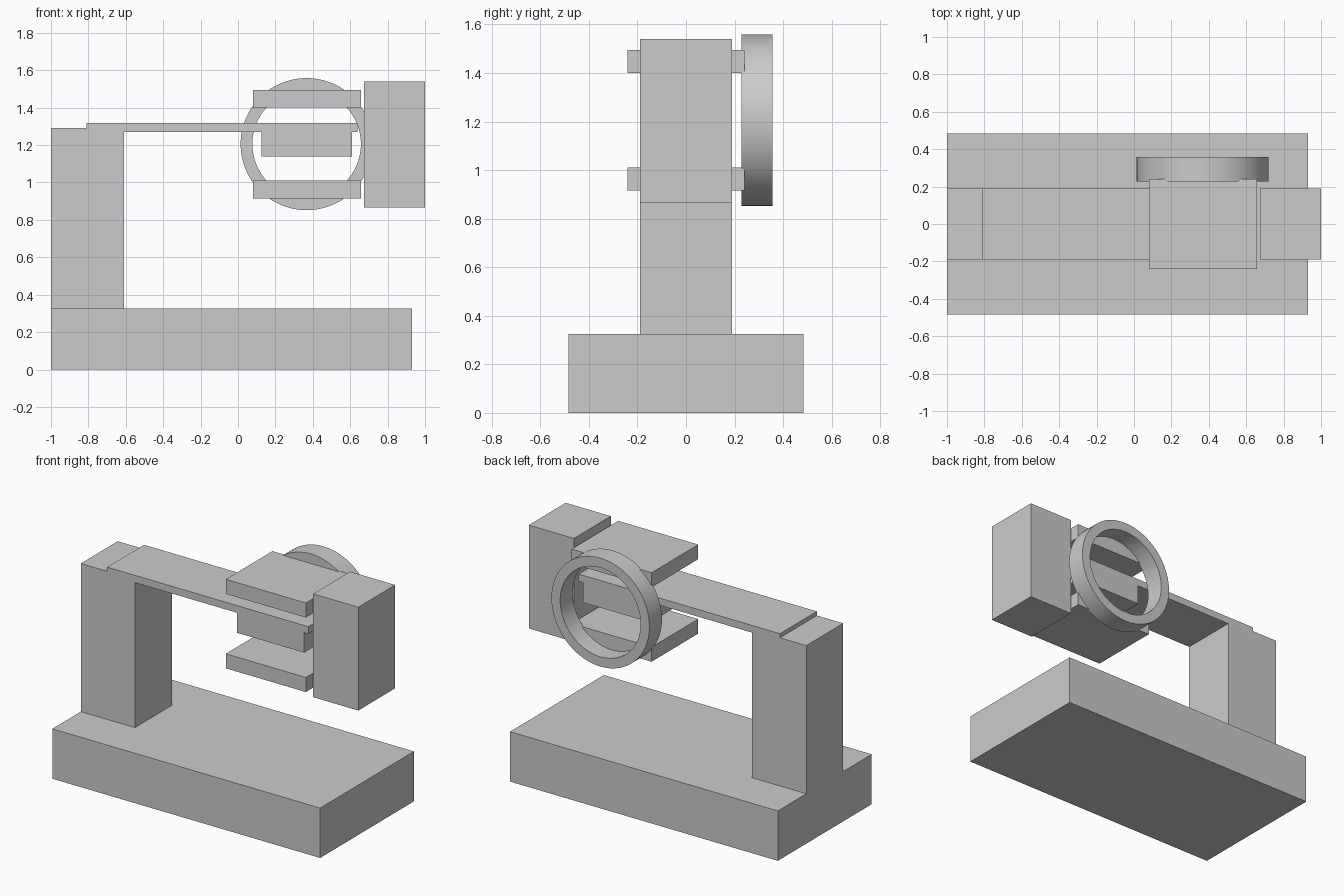
import bpy
import bmesh
import math

cube = bpy.data.objects.get("Cube")
if cube:
    bpy.data.objects.remove(cube, do_unlink=True)

# Single plain grey
grey = bpy.data.materials.new("plain_grey")
grey.use_nodes = True
colour = (0.6, 0.6, 0.6, 1)
grey.diffuse_color = colour
grey.node_tree.nodes["Principled BSDF"].inputs["Base Color"].default_value = colour


def finish(name, bm):
    bmesh.ops.recalc_face_normals(bm, faces=bm.faces)
    mesh = bpy.data.meshes.new(name)
    bm.to_mesh(mesh)
    bm.free()
    mesh.materials.append(grey)
    obj = bpy.data.objects.new(name, mesh)
    bpy.context.collection.objects.link(obj)
    return obj


def box(name, x, y, z):
    """Box from (low, high) ranges on each axis."""
    bm = bmesh.new()
    bmesh.ops.create_cube(bm, size=1)
    for v in bm.verts:
        v.co = [r[0] if c < 0 else r[1] for c, r in zip(v.co, (x, y, z))]
    return finish(name, bm)


def prism(name, outline, y):
    """Extrude an x-z outline along y."""
    bm = bmesh.new()
    face = bm.faces.new([bm.verts.new((px, y[0], pz)) for px, pz in outline])
    geom = bmesh.ops.extrude_face_region(bm, geom=[face])["geom"]
    moved = [g for g in geom if isinstance(g, bmesh.types.BMVert)]
    bmesh.ops.translate(bm, verts=moved, vec=(0, y[1] - y[0], 0))
    return finish(name, bm)


def ring(name, centre, outer, inner, y, steps=96):
    """Flat-faced ring with its axis along y."""
    bm = bmesh.new()
    profile = [(outer, y[0]), (outer, y[1]), (inner, y[1]), (inner, y[0])]
    loops = []
    for i in range(steps):
        a = math.tau * i / steps
        loops.append([bm.verts.new((centre[0] + r * math.cos(a), py,
                                    centre[1] + r * math.sin(a)))
                      for r, py in profile])
    for i in range(steps):
        a, b = loops[i], loops[(i + 1) % steps]
        for j in range(4):
            k = (j + 1) % 4
            bm.faces.new((a[j], a[k], b[k], b[j]))
    return finish(name, bm)


ARM_Y = (-0.19, 0.19)

# Base slab and upright column
box("base", (-1, 0.93), (-0.483, 0.483), (0, 0.325))
box("column", (-1, -0.61), ARM_Y, (0.325, 1.29))

# Thin cantilever beam with a block hanging under its free end
prism("cantilever_beam",
      [(-0.81, 1.27), (0.125, 1.27), (0.125, 1.14), (0.61, 1.14),
       (0.61, 1.27), (0.64, 1.27), (0.64, 1.317), (-0.81, 1.317)], ARM_Y)

# Plates above and below the beam
for label, low in (("upper_plate", 1.4), ("lower_plate", 0.915)):
    box(label, (0.08, 0.657), (-0.24, 0.24), (low, low + 0.095))

# End block
box("end_block", (0.675, 1), ARM_Y, (0.867, 1.54))

# Ring behind the plates
hoop = ring("rear_ring", (0.367, 1.205), 0.353, 0.29, (0.228, 0.357))
bpy.ops.object.select_all(action="DESELECT")
hoop.select_set(True)
bpy.context.view_layer.objects.active = hoop
bpy.ops.object.shade_smooth_by_angle(angle=math.radians(30))
